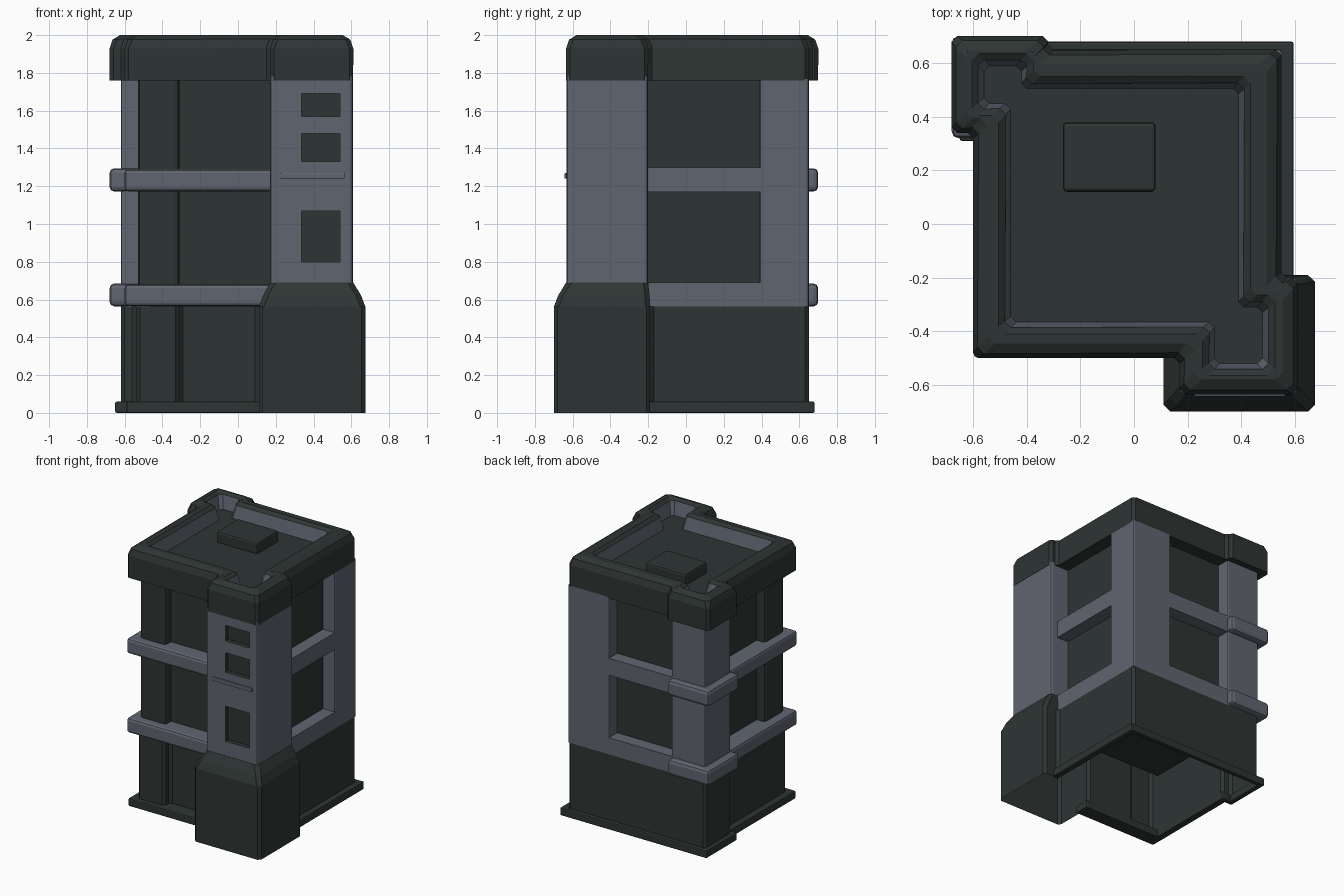
import bpy, bmesh
from mathutils import Vector

if "Cube" in bpy.data.objects:
    bpy.data.objects.remove(bpy.data.objects["Cube"])


def material(name, rgb):
    m = bpy.data.materials.new(name)
    m.diffuse_color = (*rgb, 1)
    m.use_nodes = True
    m.node_tree.nodes["Principled BSDF"].inputs["Base Color"].default_value = m.diffuse_color
    return m


DARK = material("dark_slate", (0.027, 0.036, 0.034))
GREY = material("blue_grey", (0.118, 0.13, 0.162))


def finish(name, bm, mats):
    bmesh.ops.recalc_face_normals(bm, faces=bm.faces)
    me = bpy.data.meshes.new(name)
    bm.to_mesh(me)
    bm.free()
    for m in mats:
        me.materials.append(m)
    ob = bpy.data.objects.new(name, me)
    bpy.context.collection.objects.link(ob)
    return ob


def boxes(name, mat, specs, bevel=0.0, vertical=False):
    """Boxes given as (x0, x1, y0, y1, z0, z1), optionally bevelled."""
    bm = bmesh.new()
    for x0, x1, y0, y1, z0, z1 in specs:
        vs = bmesh.ops.create_cube(bm, size=1)["verts"]
        for v in vs:
            v.co = Vector((x1 if v.co.x > 0 else x0,
                           y1 if v.co.y > 0 else y0,
                           z1 if v.co.z > 0 else z0))
    if bevel:
        es = [e for e in bm.edges
              if not vertical or abs(e.verts[0].co.z - e.verts[1].co.z) > 1e-4]
        bmesh.ops.bevel(bm, geom=es, offset=bevel, segments=2, profile=0.5,
                        affect='EDGES', material=-1)
    return finish(name, bm, [mat])


def grow(pts, d):
    """Offset a counter-clockwise right-angled outline outwards by d."""
    out = []
    for i, p in enumerate(pts):
        p = Vector(p)
        a = (p - Vector(pts[i - 1])).normalized()
        b = (Vector(pts[(i + 1) % len(pts)]) - p).normalized()
        out.append(p + d * Vector((a.y + b.y, -a.x - b.x)))
    return out


def loft(name, rings, grey_bands=(), bottom=False, top=False, bevel=0.02):
    """Skin between outlines, each given as (points, z)."""
    bm = bmesh.new()
    vr = [[bm.verts.new((p[0], p[1], z)) for p in pts] for pts, z in rings]
    n = len(vr[0])
    for k in range(len(vr) - 1):
        for i in range(n):
            j = (i + 1) % n
            f = bm.faces.new((vr[k][i], vr[k][j], vr[k + 1][j], vr[k + 1][i]))
            f.material_index = int(k in grey_bands)
    if bottom:
        bm.faces.new(vr[0][::-1])
    if top:
        bm.faces.new(vr[-1])
    es = [e for e in bm.edges if abs(e.verts[0].co.z - e.verts[1].co.z) > 1e-4]
    bmesh.ops.bevel(bm, geom=es, offset=bevel, segments=1, profile=0.5,
                    affect='EDGES', material=-1)
    return finish(name, bm, [DARK, GREY])


def rect(x0, x1, y0, y1):
    return [(x0, y0), (x1, y0), (x1, y1), (x0, y1)]


# Ground floor walls, open underneath
base = [(-0.54, -0.45), (-0.31, -0.45), (-0.31, -0.38), (0.11, -0.38),
        (0.11, -0.70), (0.675, -0.70), (0.675, -0.19), (0.55, -0.19),
        (0.55, 0.65), (-0.62, 0.65), (-0.62, 0.34), (-0.54, 0.34)]
loft("ground_floor_walls", [(base, 0), (base, 0.562)])
boxes("ground_floor_ceiling", DARK, [(-0.53, 0.54, -0.37, 0.64, 0.5, 0.555)])

# Low plinth around the foot
boxes("plinth", DARK, [
    (-0.59, 0.13, -0.49, -0.375, 0, 0.06),
    (-0.59, -0.535, -0.49, 0.35, 0, 0.06),
    (-0.65, -0.61, 0.31, 0.68, 0, 0.06),
    (-0.65, -0.535, 0.31, 0.345, 0, 0.06),
    (-0.65, 0.595, 0.645, 0.68, 0, 0.06),
    (0.545, 0.595, -0.2, 0.68, 0, 0.06)], 0.008)

# Sloped shoulder of the front right tower
loft("tower_shoulder", [(rect(0.11, 0.675, -0.70, -0.19), 0.56),
                        (rect(0.135, 0.65, -0.675, -0.193), 0.625),
                        (rect(0.17, 0.61, -0.635, -0.20), 0.69)], top=True, bevel=0.025)

# Dark core that forms all the recessed window panes
boxes("window_core", DARK, [(-0.46, 0.45, -0.37, 0.55, 0.562, 1.80)])
boxes("corner_column", DARK, [(-0.53, -0.31, -0.435, -0.20, 0.6, 1.80)], 0.025, True)

# Upper tower with sunken front windows
tower = boxes("tower", GREY, [(0.17, 0.608, -0.633, -0.20, 0.685, 1.78)], 0.018, True)
tower.data.materials.append(DARK)
cutter = boxes("tower_window_cutter", GREY, [
    (0.335, 0.54, -0.70, -0.60, 0.80, 1.07),
    (0.335, 0.54, -0.70, -0.60, 1.33, 1.48),
    (0.335, 0.54, -0.70, -0.60, 1.57, 1.69)])
cutter.data.materials.append(DARK)
for p in cutter.data.polygons:
    p.material_index = 1
cutter.hide_render = True
cutter.hide_set(True)
cut = tower.modifiers.new("windows", 'BOOLEAN')
cut.object = cutter
cut.operation = 'DIFFERENCE'
cut.solver = 'EXACT'
boxes("tower_ledge", GREY, [(0.225, 0.565, -0.643, -0.62, 1.24, 1.27)], 0.004)

# Rear right and rear left posts
boxes("rear_post", GREY, [(0.20, 0.55, 0.39, 0.65, 0.562, 1.77)], 0.012, True)
boxes("side_post", GREY, [(-0.62, -0.33, 0.34, 0.65, 0.562, 1.77)], 0.015, True)

# Floor bands: flush at right and rear, projecting at front and left
for i, (z0, z1) in enumerate([(0.562, 0.69), (1.17, 1.30)]):
    boxes(f"flush_beam_{i}", GREY, [(0.30, 0.55, -0.25, 0.42, z0, z1),
                                    (-0.40, 0.25, 0.40, 0.65, z0, z1)])
    boxes(f"front_band_{i}", GREY, [(-0.60, 0.35, -0.50, 0.45, z0 + 0.003, z1 - 0.01)], 0.02)
    boxes(f"post_band_{i}", GREY, [(-0.68, -0.33, 0.32, 0.70, z0 + 0.002, z1 - 0.005)], 0.025)

# Roof parapet with a sunken deck
outer = [(-0.60, -0.50), (0.17, -0.50), (0.17, -0.635), (0.61, -0.635),
         (0.61, -0.20), (0.55, -0.20), (0.55, 0.65), (-0.32, 0.65),
         (-0.32, 0.70), (-0.68, 0.70), (-0.68, 0.34), (-0.60, 0.34)]
inner = [(-0.46, -0.365), (0.30, -0.365), (0.30, -0.52), (0.48, -0.52),
         (0.48, -0.31), (0.39, -0.31), (0.39, 0.505), (-0.42, 0.505),
         (-0.42, 0.59), (-0.56, 0.59), (-0.56, 0.45), (-0.46, 0.45)]
loft("roof_parapet", [(outer, 1.76), (outer, 1.93), (grow(outer, -0.018), 1.978),
                      (grow(outer, -0.055), 2.0), (grow(inner, 0.045), 2.0),
                      (grow(inner, 0.02), 1.98), (inner, 1.88)],
     grey_bands=(5,), bottom=True, top=True)

# Roof hatch
boxes("roof_hatch", DARK, [(-0.265, 0.08, 0.12, 0.38, 1.87, 1.965)], 0.015)
